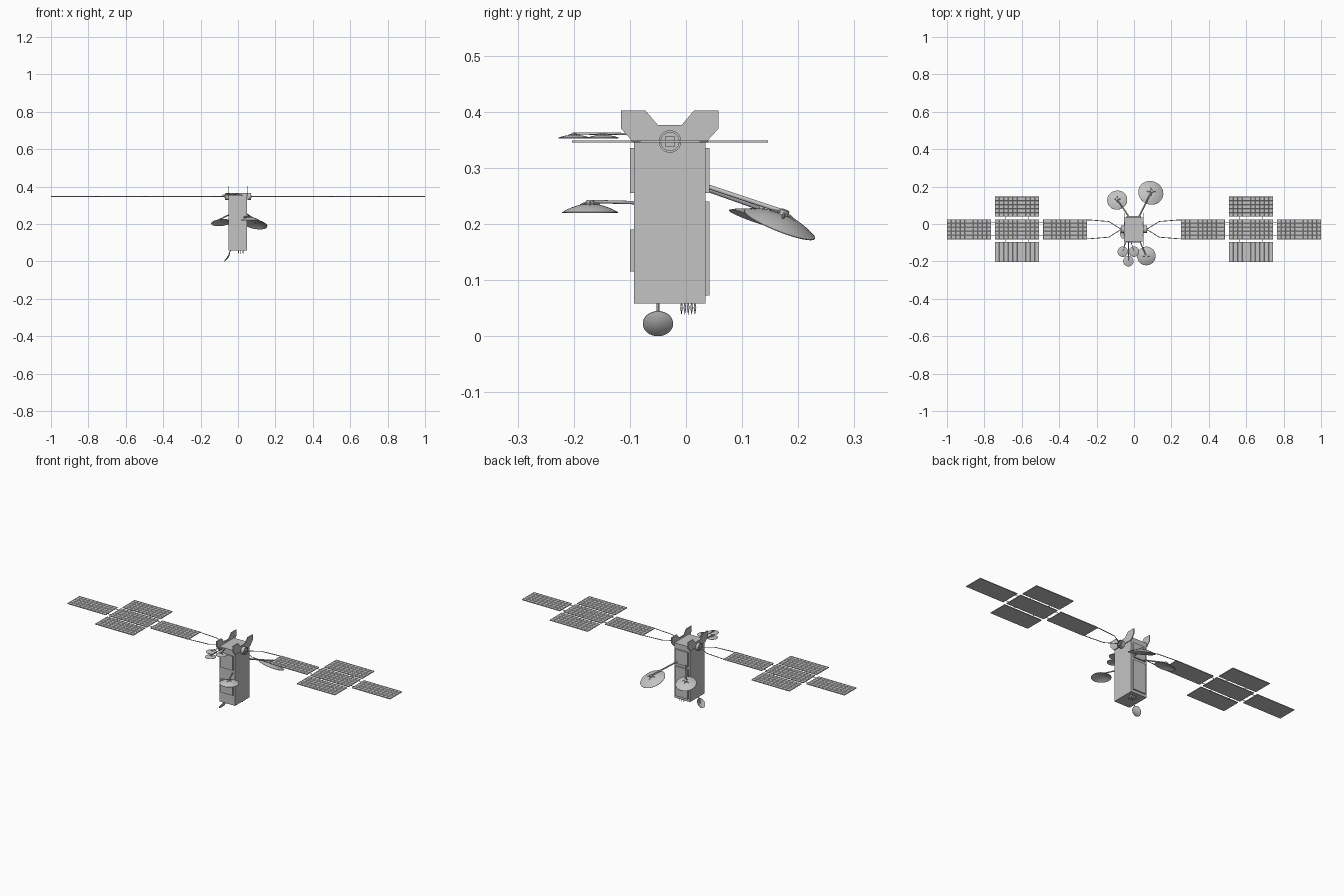
import bpy, bmesh, math
from mathutils import Vector

cube = bpy.data.objects.get("Cube")
if cube:
    bpy.data.objects.remove(cube, do_unlink=True)

grey = bpy.data.materials.new("light grey")
grey.use_nodes = True
COLOR = (0.55, 0.55, 0.55, 1)
grey.diffuse_color = COLOR
grey.node_tree.nodes["Principled BSDF"].inputs["Base Color"].default_value = COLOR


def finish(name, bm, smooth=False):
    bmesh.ops.recalc_face_normals(bm, faces=bm.faces)
    mesh = bpy.data.meshes.new(name)
    bm.to_mesh(mesh)
    bm.free()
    mesh.materials.append(grey)
    ob = bpy.data.objects.new(name, mesh)
    bpy.context.scene.collection.objects.link(ob)
    if smooth:
        bpy.ops.object.select_all(action='DESELECT')
        ob.select_set(True)
        bpy.context.view_layer.objects.active = ob
        bpy.ops.object.shade_smooth_by_angle(angle=math.radians(40))
    return ob


def box(name, lo, hi):
    bm = bmesh.new()
    bmesh.ops.create_cube(bm, size=1)
    lo, hi = Vector(lo), Vector(hi)
    for v in bm.verts:
        v.co = (lo + hi) / 2 + v.co * (hi - lo)
    return finish(name, bm)


def rod(name, a, b, r, r2=None, sides=12):
    a, b = Vector(a), Vector(b)
    bm = bmesh.new()
    bmesh.ops.create_cone(bm, cap_ends=True, segments=sides, radius1=r,
                          radius2=r if r2 is None else r2, depth=(b - a).length)
    turn = (b - a).to_track_quat('Z', 'Y')
    for v in bm.verts:
        v.co = turn @ v.co + (a + b) / 2
    return finish(name, bm, True)


def lathe(name, profile, origin, axis, sides=32):
    """Spin (radius, height) points about an axis through the origin."""
    turn = Vector(axis).normalized().to_track_quat('Z', 'Y')
    bm = bmesh.new()
    verts = [bm.verts.new((r, 0, h)) for r, h in profile]
    edges = [bm.edges.new(pair) for pair in zip(verts, verts[1:])]
    bmesh.ops.spin(bm, geom=verts + edges, cent=(0, 0, 0), axis=(0, 0, 1),
                   angle=math.tau, steps=sides)
    bmesh.ops.remove_doubles(bm, verts=bm.verts, dist=1e-5)
    for v in bm.verts:
        v.co = turn @ v.co + Vector(origin)
    return finish(name, bm, True)


def dish(name, centre, axis, r, depth):
    """Thin bowl, bulging along the axis."""
    steps = [i / 6 for i in range(7)]
    outer = [(r * t, depth * (1 - t * t)) for t in steps]
    inner = [(r * t, depth * (1 - t * t) - 0.0015) for t in reversed(steps)]
    lathe(name, outer + inner, centre, axis)


# Body with a blind round port in its left side
body = box("body", (-0.05, -0.093, 0.058), (0.047, 0.035, 0.365))
cutter = rod("port_cutter", (0.0, -0.029, 0.255), (0.08, -0.029, 0.255), 0.017, sides=32)
cutter.hide_render = True
cutter.hide_viewport = True
cut = body.modifiers.new("port", 'BOOLEAN')
cut.object = cutter
cut.operation = 'DIFFERENCE'
cut.solver = 'EXACT'

# Raised plates on the front and back
for i, (z0, z1) in enumerate([(0.115, 0.19), (0.255, 0.335)]):
    box(f"front_plate_{i}", (-0.04, -0.1, z0), (0.037, -0.092, z1))
for i, (z0, z1) in enumerate([(0.073, 0.24), (0.255, 0.335)]):
    box(f"back_plate_{i}", (-0.04, 0.034, z0), (0.037, 0.042, z1))

# Notched fins on both sides of the roof
half = [(0.0, 0.346), (0.065, 0.346), (0.087, 0.37), (0.087, 0.402),
        (0.043, 0.402), (0.021, 0.376)]
outline = half[1:] + [(-y, z) for y, z in reversed(half[1:])]
for side, x in (("right", -0.054), ("left", 0.047)):
    bm = bmesh.new()
    face = bm.faces.new([bm.verts.new((x, y - 0.029, z)) for y, z in outline])
    new = bmesh.ops.extrude_face_region(bm, geom=[face])["geom"]
    for v in new:
        if isinstance(v, bmesh.types.BMVert):
            v.co.x += 0.004
    finish(f"{side}_fin", bm)


# Solar panel: slab with sunken cells on top
def panel(name, x0, x1, y0, y1, z=0.347):
    bm = bmesh.new()
    bmesh.ops.create_grid(bm, x_segments=10, y_segments=5, size=0.5)
    top = bm.faces[:]
    ret = bmesh.ops.extrude_face_region(bm, geom=top)
    raised = [f for f in ret["geom"] if isinstance(f, bmesh.types.BMFace)]
    for v in bm.verts:
        v.co = ((x0 + x1) / 2 + v.co.x * (x1 - x0),
                (y0 + y1) / 2 + v.co.y * (y1 - y0), z - 0.002)
    for v in {v for f in raised for v in f.verts}:
        v.co.z = z + 0.002
    bmesh.ops.inset_individual(bm, faces=raised, thickness=0.0015, depth=-0.0008)
    finish(name, bm)


MID = -0.0285
for side, s in (("right", -1), ("left", 1)):
    # Five panels per wing in a cross
    layout = [("inner", 0.25, 0), ("middle", 0.507, 0), ("outer", 0.764, 0),
              ("front", 0.507, -1), ("back", 0.507, 1)]
    for name, x, row in layout:
        y = MID + row * 0.121
        xs = sorted((s * x, s * (x + 0.236)))
        panel(f"{side}_{name}_panel", *xs, y - 0.0535, y + 0.0535)
    # Short links between panels
    for d in (-1, 1):
        for x in (0.565, 0.685):
            rod(f"{side}_cross_link", (s * x, MID + d * 0.05, 0.347),
                (s * x, MID + d * 0.071, 0.347), 0.0015, sides=8)
        for x in (0.484, 0.741):
            rod(f"{side}_long_link", (s * x, MID + d * 0.035, 0.347),
                (s * (x + 0.025), MID + d * 0.035, 0.347), 0.0015, sides=8)
        # Bent yoke arm from the hub to the inner panel
        path = [(0.252, 0.05), (0.235, 0.05), (0.135, 0.042), (0.068, 0.0)]
        pts = [(s * x, MID + d * y, 0.347) for x, y in path]
        for a, b in zip(pts, pts[1:]):
            rod(f"{side}_yoke", a, b, 0.002, sides=8)
    # Drive hub: ring with a square core
    lathe(f"{side}_hub", [(0, 0), (0.02, 0), (0.02, 0.019), (0.016, 0.019),
                          (0.016, 0.012), (0, 0.012)], (s * 0.05, MID, 0.347), (s, 0, 0))
    xs = sorted((s * 0.05, s * 0.071))
    box(f"{side}_hub_core", (xs[0], MID - 0.009, 0.338), (xs[1], MID + 0.009, 0.356))


# Reflector on an arm, with a hub and cross struts on its back
def antenna(name, centre, axis, r, depth, root, arm_r, hub):
    c, n = Vector(centre), Vector(axis).normalized()
    dish(f"{name}_dish", c, n, r, depth)
    tip = c + n * (depth + hub)
    rod(f"{name}_hub", c + n * (depth - 0.002), tip, hub * 0.9, sides=16)
    rod(f"{name}_arm", root, tip - n * hub * 0.4, arm_r)
    u = n.orthogonal().normalized()
    v = n.cross(u)
    for k in range(4):
        a = k * math.pi / 2 + math.pi / 4
        spoke = u * math.cos(a) + v * math.sin(a)
        rod(f"{name}_strut", tip - n * hub * 0.3,
            c + spoke * r * 0.35 + n * depth * 0.85, arm_r * 0.6, sides=8)


antenna("large_back", (0.09, 0.167, 0.2), (0.2, 0.4, 1), 0.068, 0.018,
        (0.025, 0.035, 0.268), 0.004, 0.009)
antenna("small_back", (-0.09, 0.128, 0.208), (-0.1, 0.34, 1), 0.054, 0.015,
        (-0.025, 0.035, 0.262), 0.0035, 0.008)
antenna("front", (0.066, -0.171, 0.221), (0, 0, 1), 0.05, 0.015,
        (0.03, -0.09, 0.238), 0.003, 0.007)
for i, (x, y) in enumerate([(-0.06, -0.148), (0.0, -0.148), (-0.03, -0.199)]):
    antenna(f"roof_{i}", (x, y, 0.354), (0, 0, 1), 0.028, 0.005,
            (-0.03 + (x + 0.03) * 0.4, -0.09, 0.36), 0.002, 0.004)

# Tilted dish under the body
dish("lower_dish", (-0.058, -0.05, 0.022), (0.82, 0, -0.58), 0.027, 0.007)
rod("lower_dish_stalk", (-0.04, -0.05, 0.06), (-0.055, -0.05, 0.021), 0.0025)

# Cluster of pointed spikes under the body
for x in (0.003, 0.015, 0.027):
    for j in range(5):
        y = -0.008 + j * 0.006
        lathe("spike", [(0, 0), (0.0012, 0), (0.0025, 0.008), (0, 0.021)],
              (x, y, 0.0585), (0, 0, -1), 10)
